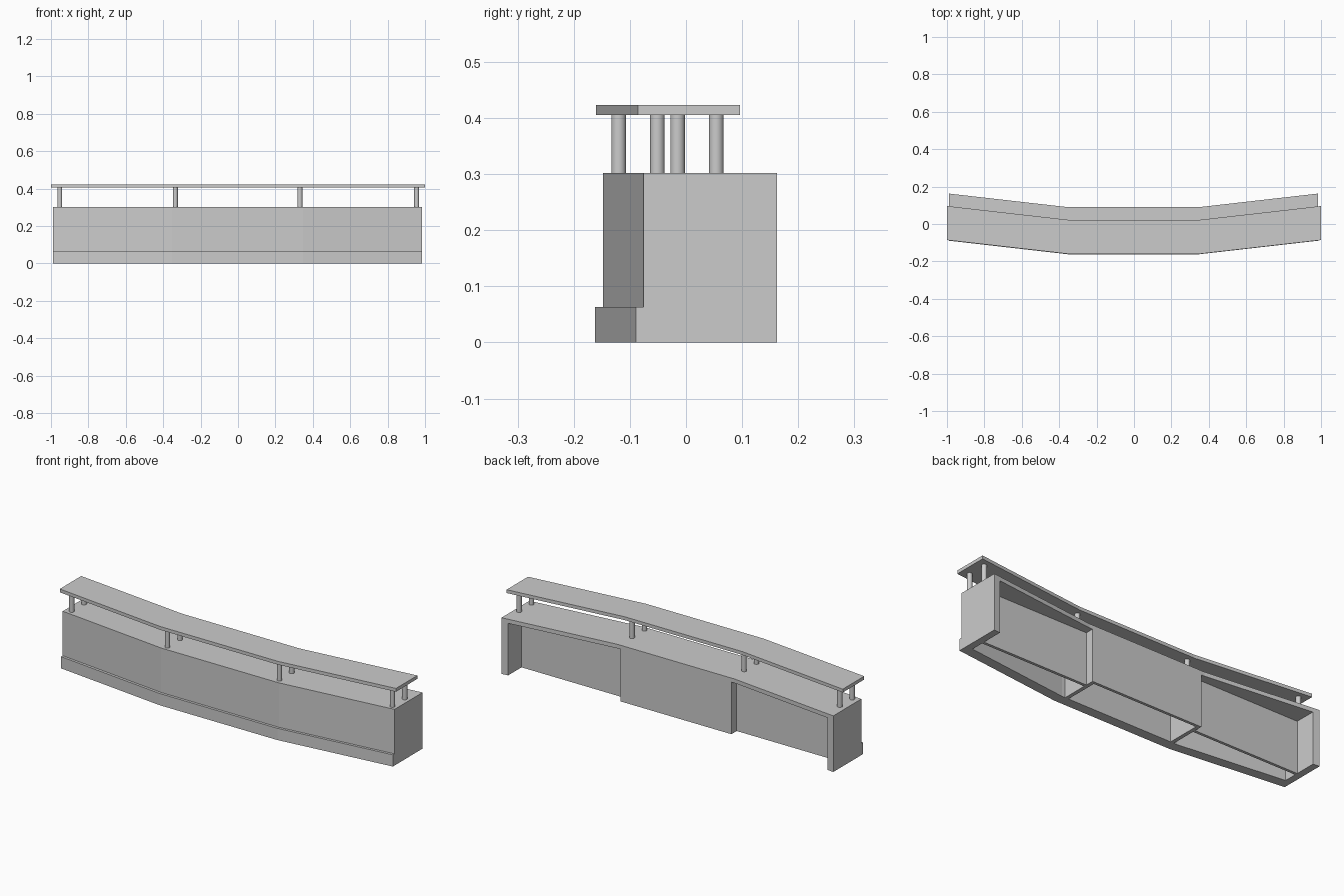
import bpy
import bmesh

cube = bpy.data.objects.get("Cube")
if cube:
    bpy.data.objects.remove(cube)

grey = bpy.data.materials.new("light_grey")
grey.use_nodes = True
grey.diffuse_color = (0.6, 0.6, 0.6, 1)
grey.node_tree.nodes["Principled BSDF"].inputs["Base Color"].default_value = (0.6, 0.6, 0.6, 1)

BEND, SLOPE = 0.35, 0.114   # where the counter bends, and how far the wings sweep back
HALF, SHIFT = 0.987, -0.003
BODY_TOP, SLAB = 0.302, 0.022
FRONT, BACK, PANEL = -0.148, 0.09, 0.04


def swept(y):
    """Depth line that runs straight in the middle and sweeps back in the wings."""
    return lambda x: y + max(0, abs(x) - BEND) * SLOPE


def straight(y):
    return lambda x: y


def prism(name, xs, front, back, z0, z1, shift=SHIFT):
    """Extrude the plan between a front and a back line."""
    outline = [(x, front(x)) for x in xs] + [(x, back(x)) for x in reversed(xs)]
    bm = bmesh.new()
    face = bm.faces.new([bm.verts.new((x + shift, y, z0)) for x, y in outline])
    top = bmesh.ops.extrude_face_region(bm, geom=[face])["geom"]
    bmesh.ops.translate(bm, vec=(0, 0, z1 - z0),
                        verts=[v for v in top if isinstance(v, bmesh.types.BMVert)])
    bmesh.ops.recalc_face_normals(bm, faces=bm.faces)
    mesh = bpy.data.meshes.new(name)
    bm.to_mesh(mesh)
    bm.free()
    mesh.materials.append(grey)
    obj = bpy.data.objects.new(name, mesh)
    bpy.context.collection.objects.link(obj)
    return obj


# Counter body: worktop, front panel and projecting plinth
full = [-HALF, -BEND, BEND, HALF]
under = BODY_TOP - SLAB
prism("worktop", full, swept(FRONT), swept(BACK), under, BODY_TOP)
prism("front_panel", full, swept(FRONT), swept(FRONT + PANEL), 0, under)
prism("plinth", full, swept(FRONT - 0.014), swept(FRONT), 0, 0.063)

# Back of the middle cabinet
prism("middle_back_panel", [-0.33, 0.33], straight(BACK - 0.015), straight(BACK), 0, under)

# End panels, dividers and recessed wing walls
for side, s in (("right", -1), ("left", 1)):
    inner = swept(FRONT + PANEL)
    prism(side + "_end_panel", [s * 0.95, s * HALF], inner, swept(BACK), 0, under)
    prism(side + "_divider", [s * 0.31, s * 0.33], inner, straight(BACK), 0, under)
    prism(side + "_recess_wall", [s * 0.33, s * 0.95], straight(0.03), straight(0.045), 0, under)

# Raised shelf
prism("raised_shelf", [-1, -BEND, BEND, 1], swept(-0.16), swept(0.022), 0.405, 0.423, 0)

# Round posts in pairs under the shelf
for x in (-0.953, -0.335, 0.331, 0.955):
    for row, y in (("front", -0.12), ("back", -0.015)):
        bpy.ops.mesh.primitive_cylinder_add(
            vertices=24, radius=0.013, depth=0.405 - BODY_TOP,
            location=(x, swept(y)(x), (0.405 + BODY_TOP) / 2))
        post = bpy.context.object
        post.name = row + "_post"
        post.data.materials.append(grey)
        bpy.ops.object.shade_smooth_by_angle()
